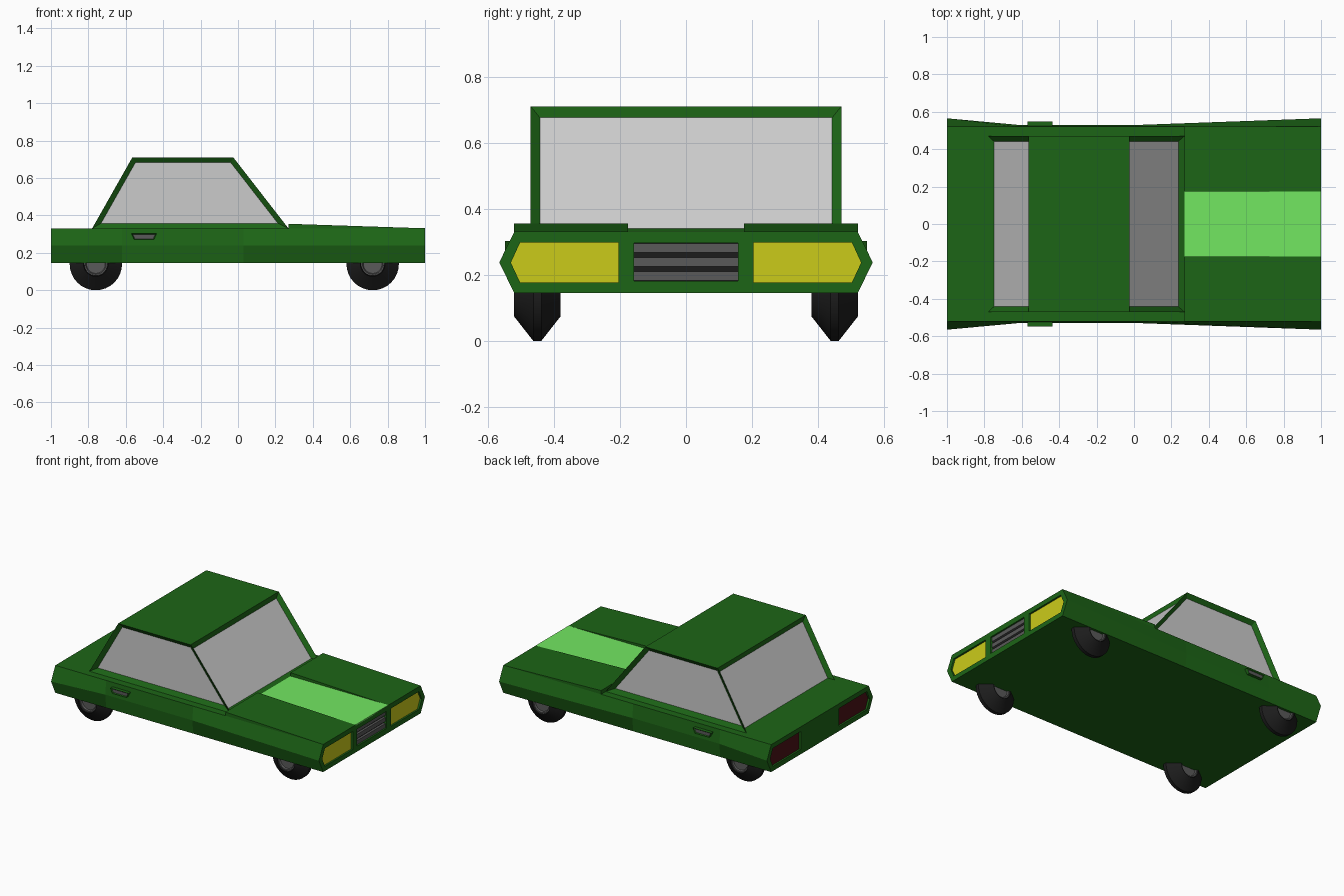
import bpy, bmesh, math

if "Cube" in bpy.data.objects:
    bpy.data.objects.remove(bpy.data.objects["Cube"])


def material(name, *rgb):
    m = bpy.data.materials.new(name)
    m.diffuse_color = (*rgb, 1)
    m.use_nodes = True
    m.node_tree.nodes["Principled BSDF"].inputs["Base Color"].default_value = m.diffuse_color
    return m


GREEN = material("dark_green_paint", 0.012, 0.13, 0.008)
LIME = material("light_green_paint", 0.17, 0.8, 0.12)
YELLOW = material("yellow_lens", 0.6, 0.6, 0.01)
RED = material("red_lens", 0.07, 0.006, 0.008)
BLACK = material("black_rubber", 0.012, 0.012, 0.012)
STEEL = material("dark_steel", 0.1, 0.1, 0.1)
GLASS = material("grey_glass", 0.6, 0.6, 0.6)


def loft(name, rings, mat, edit=None):
    """Skin a list of equal-length point rings and cap both ends."""
    bm = bmesh.new()
    vs = [[bm.verts.new(p) for p in ring] for ring in rings]
    n = len(vs[0])
    for a, b in zip(vs, vs[1:]):
        for i in range(n):
            j = (i + 1) % n
            bm.faces.new((a[i], a[j], b[j], b[i]))
    bm.faces.new(vs[0])
    bm.faces.new(vs[-1])
    bmesh.ops.recalc_face_normals(bm, faces=bm.faces)
    bm.normal_update()
    if edit:
        edit(bm)
    me = bpy.data.meshes.new(name)
    bm.to_mesh(me)
    bm.free()
    ob = bpy.data.objects.new(name, me)
    bpy.context.collection.objects.link(ob)
    if mat:
        me.materials.append(mat)
    return ob


def prism_x(name, yz, x0, x1, mat):
    return loft(name, [[(x, y, z) for y, z in yz] for x in (x0, x1)], mat)


def prism_y(name, xz, y0, y1, mat, edit=None):
    return loft(name, [[(x, y, z) for x, z in xz] for y in (y0, y1)], mat, edit)


def rect(a0, a1, b0, b1):
    return [(a0, b0), (a1, b0), (a1, b1), (a0, b1)]


def recess(bm, faces, rim, depth):
    """Sink an inset panel in each face and give it the second material."""
    bmesh.ops.inset_individual(bm, faces=faces, thickness=rim, depth=-depth,
                               use_even_offset=True)
    for f in faces:
        f.material_index = 1


# Body: six-sided section, pinched in around the doors
def section(x, w):
    return [(x, -0.52, 0.145), (x, 0.52, 0.145), (x, w, 0.238),
            (x, 0.52, 0.33), (x, -0.52, 0.33), (x, -w, 0.238)]


body = loft("body", [section(x, w) for x, w in
                     ((-1, 0.565), (-0.62, 0.53), (0.03, 0.53), (1, 0.565))], GREEN)


def cut(yz, x0, x1):
    c = prism_x("recess_cutter", yz, x0, x1, None)
    c.hide_render = True
    c.hide_viewport = True
    mod = body.modifiers.new("recess", 'BOOLEAN')
    mod.operation = 'DIFFERENCE'
    mod.solver = 'EXACT'
    mod.object = c


# Cabin with four sunken windows
def windows(bm):
    recess(bm, [f for f in bm.faces if abs(f.normal.z) < 0.9], 0.028, 0.02)


cabin = prism_y("cabin", [(-0.78, 0.33), (0.27, 0.33), (-0.025, 0.71), (-0.565, 0.71)],
                -0.47, 0.47, GREEN, windows)
cabin.data.materials.append(GLASS)

# Bonnet stripe, with a raised panel on each side
prism_y("bonnet_stripe", rect(0.27, 1, 0.325, 0.332), -0.175, 0.175, LIME)
for s in (-1, 1):
    prism_y("bonnet_panel", [(0.27, 0.329), (1, 0.329), (1, 0.331), (0.27, 0.355)],
            s * 0.175, s * 0.52, GREEN)

# Head and tail lamps set in recesses
for s in (-1, 1):
    lens = [(s * y, z) for y, z in ((0.204, 0.177), (0.502, 0.177), (0.53, 0.237),
                                    (0.502, 0.298), (0.204, 0.298))]
    for e, name, mat in ((1, "headlight", YELLOW), (-1, "tail_light", RED)):
        cut(lens, e * 0.97, e * 1.05)
        prism_x(name, lens, e * 0.965, e * 0.988, mat)

# Grille: dark backing and three slats
cut(rect(-0.157, 0.157, 0.182, 0.296), 0.97, 1.05)
prism_x("grille_back", rect(-0.157, 0.157, 0.182, 0.296), 0.965, 0.974, BLACK)
for z in (0.197, 0.239, 0.281):
    prism_x("grille_slat", rect(-0.157, 0.157, z - 0.014, z + 0.014), 0.97, 0.99, STEEL)

# Door handles with grey grips
for s in (-1, 1):
    h = prism_y("door_handle", [(-0.555, 0.27), (-0.45, 0.27), (-0.435, 0.302), (-0.57, 0.302)],
                s * 0.51, s * 0.547, GREEN,
                lambda bm: recess(bm, [f for f in bm.faces if f.normal.y * s > 0.9],
                                  0.005, 0.006))
    h.data.materials.append(STEEL)


# Wheels: tapered tyres with dished hubs
def lathe(name, profile, cx, cy, mat, n=32):
    ang = [2 * math.pi * i / n for i in range(n)]
    ob = loft(name, [[(cx + r * math.cos(a), cy + y, 0.14 + r * math.sin(a)) for a in ang]
                     for r, y in profile], mat)
    bpy.ops.object.select_all(action='DESELECT')
    ob.select_set(True)
    bpy.context.view_layer.objects.active = ob
    bpy.ops.object.shade_smooth_by_angle(angle=math.radians(30))


def mirrored(half):
    return [(r, -y) for r, y in half] + [(r, y) for r, y in reversed(half)]


for cx in (-0.76, 0.72):
    for cy in (-0.45, 0.45):
        lathe("tyre", mirrored([(0.063, 0.05), (0.066, 0.07), (0.14, 0.012)]), cx, cy, BLACK)
        lathe("hub", mirrored([(0.05, 0.054), (0.055, 0.063), (0.0625, 0.063)]), cx, cy, STEEL)
